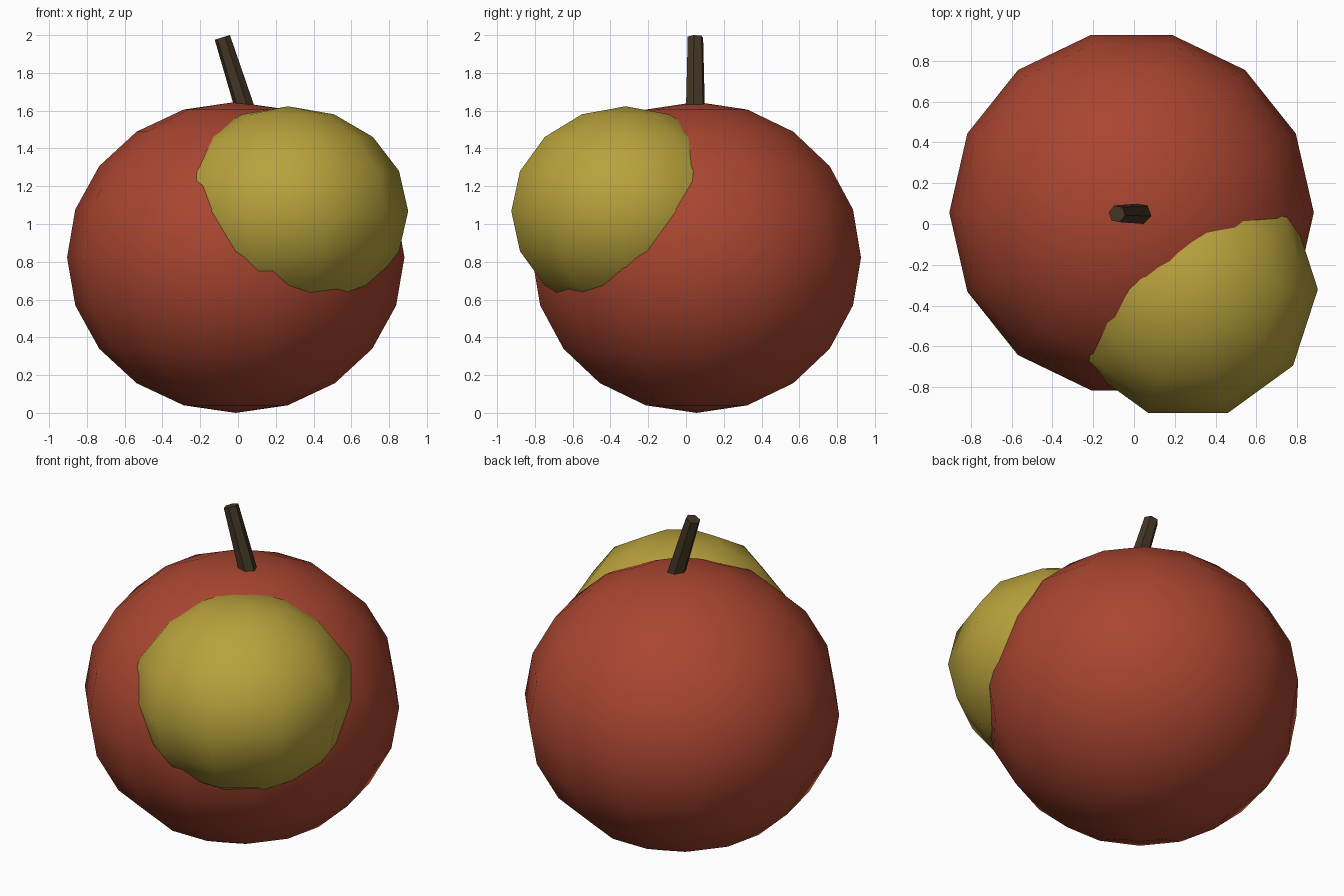
import bpy, bmesh
from math import sin, cos, pi, atan2
from mathutils import Vector, Matrix

if "Cube" in bpy.data.objects:
    bpy.data.objects.remove(bpy.data.objects["Cube"])


def material(name, rgb):
    m = bpy.data.materials.new(name)
    m.diffuse_color = (*rgb, 1)
    m.use_nodes = True
    m.node_tree.nodes["Principled BSDF"].inputs["Base Color"].default_value = m.diffuse_color
    return m


def lathe(name, profile, sides, matrix, mat, smooth, turn=0.0):
    """Revolve (radius, z) points, bottom to top; radius 0 makes a pole."""
    bm = bmesh.new()
    rings = []
    for r, z in profile:
        if r < 1e-6:
            rings.append([bm.verts.new((0, 0, z))] * sides)
        else:
            rings.append([bm.verts.new((r * cos(turn + 2 * pi * i / sides),
                                        r * sin(turn + 2 * pi * i / sides), z))
                          for i in range(sides)])
    for low, high in zip(rings, rings[1:]):
        for i in range(sides):
            j = (i + 1) % sides
            corners = [low[i], low[j], high[j], high[i]]
            bm.faces.new(list(dict.fromkeys(corners)))
    if profile[0][0] > 1e-6:
        bm.faces.new(rings[0][::-1])
    if profile[-1][0] > 1e-6:
        bm.faces.new(rings[-1])
    bmesh.ops.recalc_face_normals(bm, faces=bm.faces)
    for f in bm.faces:
        f.smooth = smooth
    mesh = bpy.data.meshes.new(name)
    bm.transform(matrix)
    bm.to_mesh(mesh)
    bm.free()
    mesh.materials.append(mat)
    ob = bpy.data.objects.new(name, mesh)
    bpy.context.collection.objects.link(ob)
    return ob


def ball(name, center, radius, half_height, sides, rows, mat):
    profile = [(radius * sin(pi * k / rows), -half_height * cos(pi * k / rows))
               for k in range(rows + 1)]
    return lathe(name, profile, sides, Matrix.Translation(center), mat, True)


red = material("red_skin", (0.40, 0.06, 0.03))
yellow = material("yellow_blush", (0.48, 0.36, 0.045))
brown = material("stem_brown", (0.055, 0.036, 0.018))

# Main fruit and the overlapping lighter patch
ball("fruit_body", (-0.012, 0.056, 0.823), 0.893, 0.823, 14, 10, red)
ball("blush_patch", (0.265, -0.32, 1.068), 0.636, 0.555, 10, 8, yellow)

# Tapered six-sided stem leaning to the left
base, tip = Vector((0.040, 0.05, 1.60)), Vector((-0.083, 0.05, 1.988))
axis = tip - base
lean = Matrix.Translation(base) @ Matrix.Rotation(atan2(axis.x, axis.z), 4, 'Y')
lathe("stem", [(0.053, 0), (0.043, axis.length)], 6, lean, brown, False, turn=-0.2)
